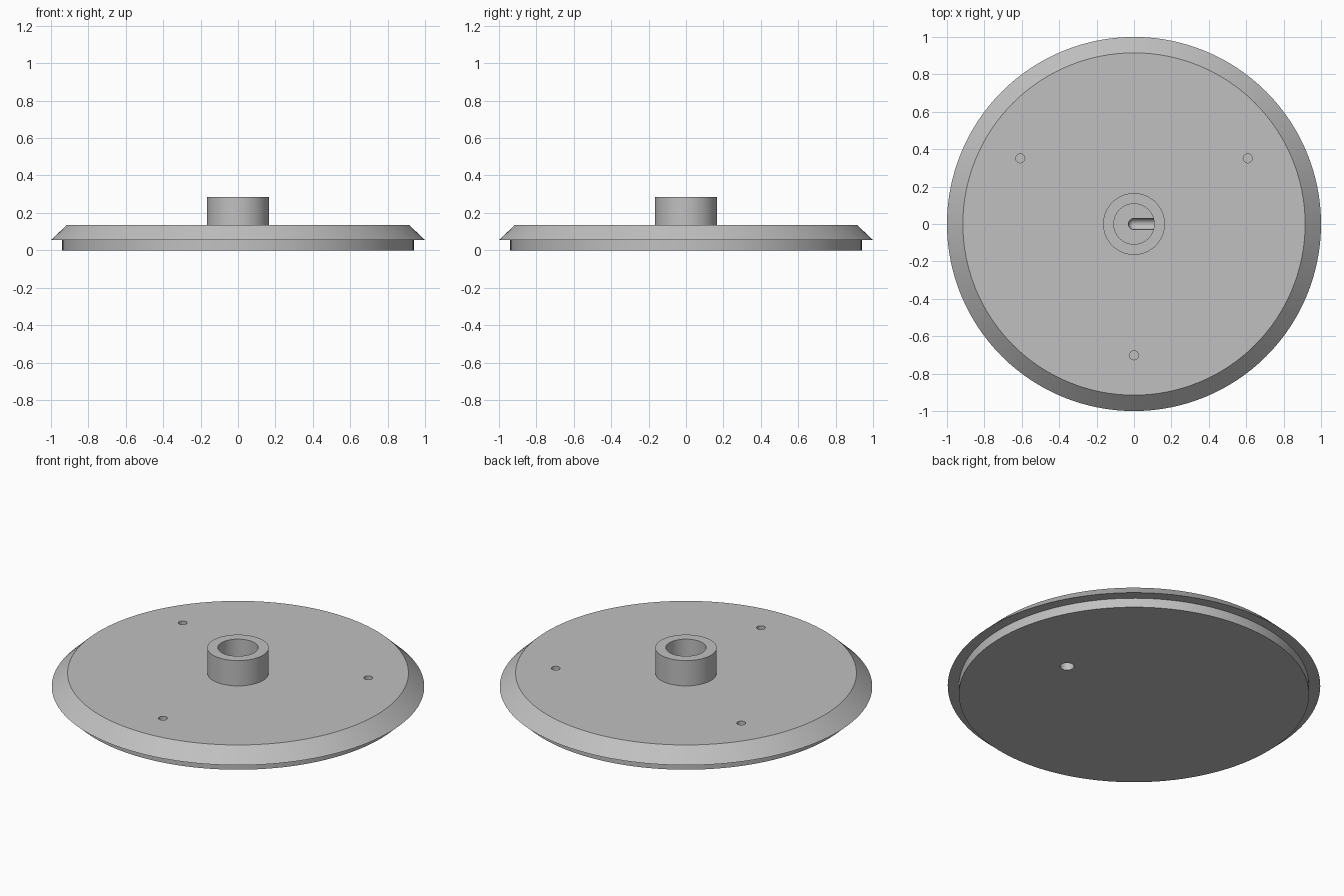
import bpy, bmesh
from math import sin, cos, pi, radians
from mathutils import Matrix

cube = bpy.data.objects.get("Cube")
if cube:
    bpy.data.objects.remove(cube, do_unlink=True)

grey = bpy.data.materials.new("plain_grey")
grey.use_nodes = True
grey.diffuse_color = (0.53, 0.53, 0.53, 1)
grey.node_tree.nodes["Principled BSDF"].inputs["Base Color"].default_value = grey.diffuse_color


def lathe(name, profile, sides, matrix=Matrix()):
    """Closed solid from (radius, height) points turned about z; both ends lie on the axis."""
    bm = bmesh.new()
    rings = []
    for r, z in profile:
        count = sides if r > 0 else 1
        rings.append([bm.verts.new((r * cos(2 * pi * i / sides), r * sin(2 * pi * i / sides), z))
                      for i in range(count)])
    for a, b in zip(rings, rings[1:]):
        if len(a) == 1 or len(b) == 1:
            bm.faces.new(a if len(b) == 1 else b)
            continue
        for i in range(sides):
            j = (i + 1) % sides
            bm.faces.new((a[i], a[j], b[j], b[i]))
    # flat ends need no centre point
    bmesh.ops.delete(bm, geom=[v for v in bm.verts if not v.link_faces], context='VERTS')
    bmesh.ops.recalc_face_normals(bm, faces=bm.faces)
    bm.transform(matrix)
    mesh = bpy.data.meshes.new(name)
    bm.to_mesh(mesh)
    bm.free()
    mesh.materials.append(grey)
    obj = bpy.data.objects.new(name, mesh)
    bpy.context.collection.objects.link(obj)
    return obj


def drill(name, radius, x, y, low, high):
    profile = [(0, low), (radius, low), (radius, high), (0, high)]
    return lathe(name, profile, 32, Matrix.Translation((x, y, 0)))


# Stepped plate with a sloped rim, and a central hub with a blind bore
floor = 0.07
plate = lathe("plate_with_hub", [
    (0, 0), (0.94, 0), (0.94, 0.055), (1, 0.055), (0.915, 0.135),
    (0.165, 0.135), (0.165, 0.285), (0.108, 0.285), (0.108, floor), (0, floor)], 128)

# Round-ended channel from the bore out to the port underneath
outlet, bore = 0.47, 0.03
arc = [radians(a) for a in range(15, 90, 15)]
capsule = [(0, -bore)] + [(bore * sin(a), -bore * cos(a)) for a in arc]
capsule += [(bore, 0), (bore, outlet), (0, outlet)]
cutters = [lathe("channel_cutter", capsule, 32, Matrix.Translation((0, 0, floor - 0.002))
                 @ Matrix.Rotation(pi / 2, 4, 'Y'))]
cutters.append(drill("port_cutter", 0.038, outlet, 0, -0.1, 0.1))

# Three small blind holes in the top face
for k in range(3):
    a = radians(-90 + 120 * k)
    cutters.append(drill("hole_cutter", 0.024, 0.702 * cos(a), 0.702 * sin(a), 0.055, 0.2))

bpy.context.view_layer.objects.active = plate
for cutter in cutters:
    cutter.hide_render = True
    mod = plate.modifiers.new("cut", 'BOOLEAN')
    mod.operation = 'DIFFERENCE'
    mod.solver = 'EXACT'
    mod.object = cutter
    bpy.ops.object.modifier_apply(modifier=mod.name)
    bpy.data.objects.remove(cutter, do_unlink=True)

# Smooth round walls with crisp edges
bpy.ops.object.select_all(action='DESELECT')
plate.select_set(True)
bpy.ops.object.shade_smooth_by_angle(angle=radians(25))
